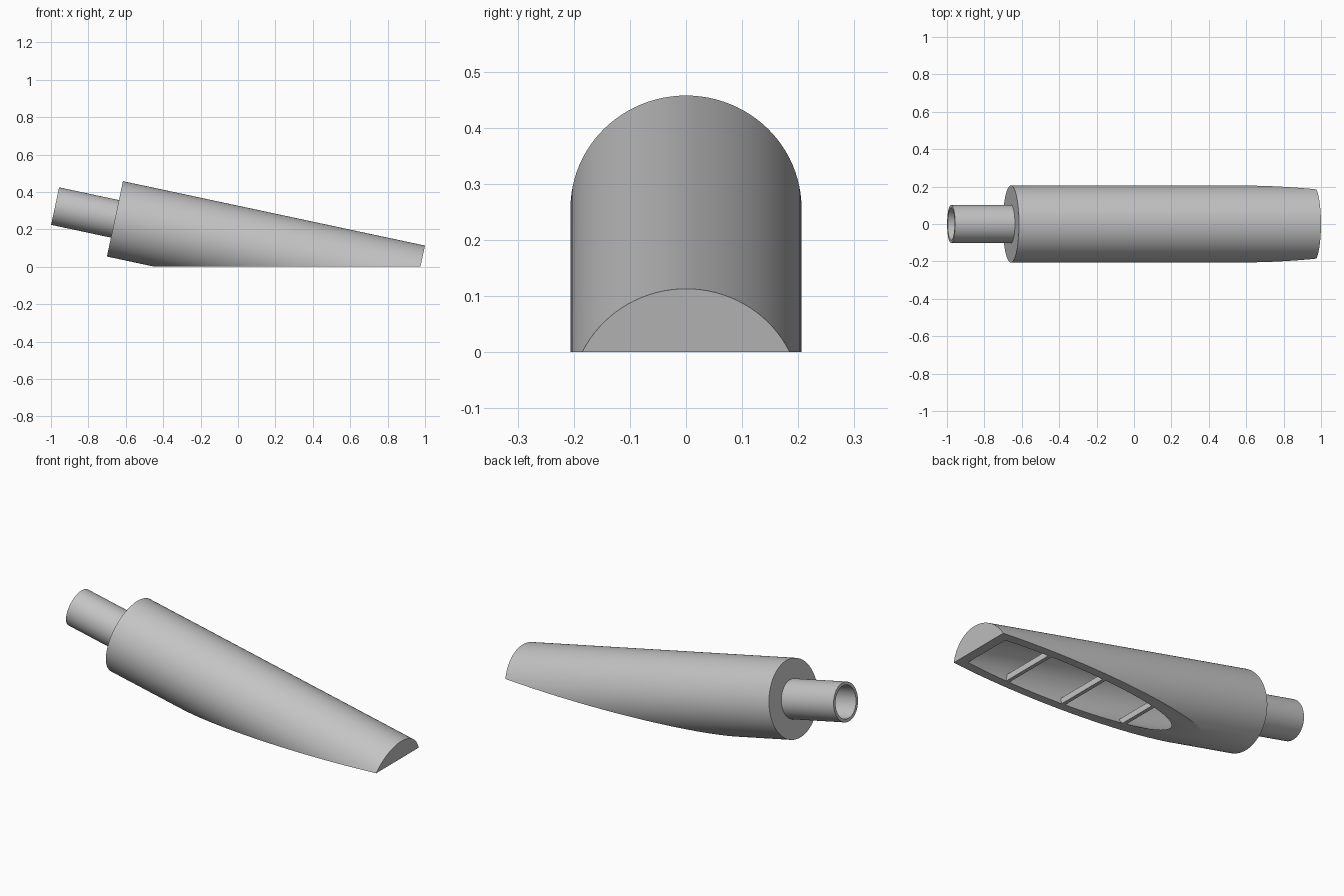
import bpy
import math
from mathutils import Vector

if "Cube" in bpy.data.objects:
    bpy.data.objects.remove(bpy.data.objects["Cube"])

TILT = math.radians(12.04)
AXIS = Vector((math.cos(TILT), 0, -math.sin(TILT)))
COLLAR = Vector((-0.658, 0, 0.256))   # centre of the body's rear face
LENGTH, R_OUT, R_IN = 1.651, 0.206, 0.160

grey = bpy.data.materials.new("light grey plastic")
grey.diffuse_color = (0.55, 0.55, 0.55, 1)
grey.use_nodes = True
grey.node_tree.nodes["Principled BSDF"].inputs["Base Color"].default_value = grey.diffuse_color


def rod(name, radius, start, end):
    """Cylinder along the tilted axis, measured from the collar face."""
    bpy.ops.mesh.primitive_cylinder_add(
        vertices=96, radius=radius, depth=end - start,
        location=COLLAR + AXIS * (start + end) / 2,
        rotation=(0, math.pi / 2 + TILT, 0))
    ob = bpy.context.object
    ob.name = name
    ob.data.materials.append(grey)
    return ob


def box(name, centre, size):
    bpy.ops.mesh.primitive_cube_add(size=1, location=centre)
    ob = bpy.context.object
    ob.name = name
    ob.scale = size
    ob.data.materials.append(grey)
    return ob


def boolean(ob, tool, operation='DIFFERENCE'):
    mod = ob.modifiers.new("cut", 'BOOLEAN')
    mod.operation = operation
    mod.solver = 'EXACT'
    mod.object = tool
    bpy.context.view_layer.objects.active = ob
    bpy.ops.object.modifier_apply(modifier=mod.name)
    bpy.data.objects.remove(tool)


def smooth(ob):
    bpy.ops.object.select_all(action='DESELECT')
    ob.select_set(True)
    bpy.context.view_layer.objects.active = ob
    bpy.ops.object.shade_smooth_by_angle(angle=math.radians(30))


# Hollow nozzle body, sliced flat at the floor
body = rod("nozzle_body", R_OUT, 0, LENGTH)
boolean(body, rod("cavity_cutter", R_IN, 0.045, LENGTH - 0.05))
boolean(body, rod("inlet_cutter", 0.094, -0.1, 0.1))
boolean(body, box("floor_cutter", (0, 0, -0.5), (4, 2, 1)))
smooth(body)

# Hose pipe at the rear
pipe = rod("hose_pipe", 0.1025, -0.327, 0.02)
boolean(pipe, rod("bore_cutter", 0.086, -0.5, 0.2))
smooth(pipe)

# Cross ribs in the suction opening, trimmed to the cavity wall
for i, x in enumerate((0.66, 0.315, -0.03)):
    rib = box(f"cross_rib_{i + 1}", (x, 0, 0.0165), (0.02, 0.5, 0.033))
    boolean(rib, rod("rib_trim", R_IN + 0.01, 0.01, LENGTH - 0.01), 'INTERSECT')
